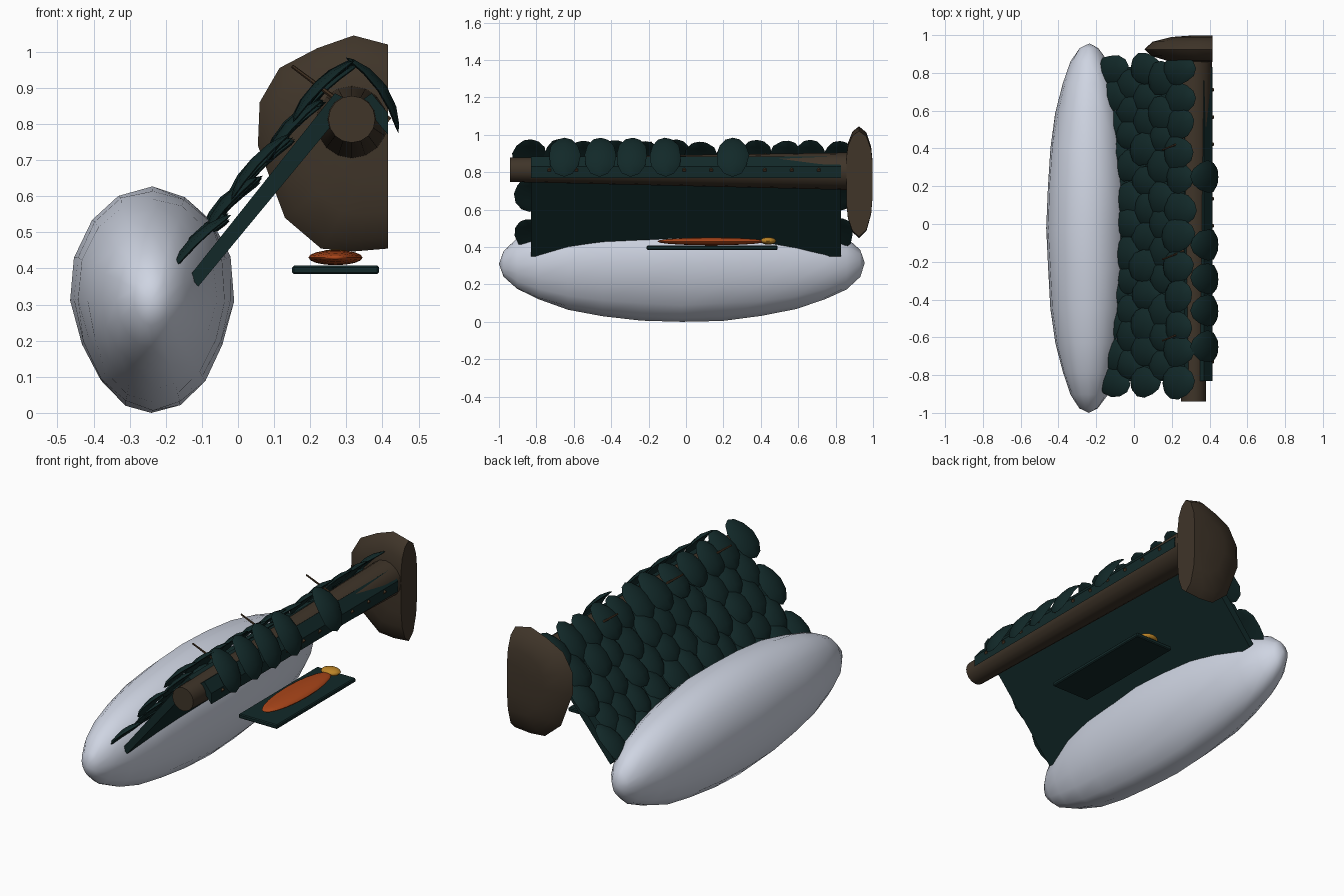
import bpy, bmesh, math, random
from mathutils import Vector, Matrix

if "Cube" in bpy.data.objects:
    bpy.data.objects.remove(bpy.data.objects["Cube"])

random.seed(4)


def mat(name, c):
    m = bpy.data.materials.new(name)
    m.diffuse_color = (*c, 1)
    m.use_nodes = True
    m.node_tree.nodes["Principled BSDF"].inputs["Base Color"].default_value = m.diffuse_color
    return m


TEAL = mat("dark_green", (0.006, 0.022, 0.022))
BROWN = mat("bark_brown", (0.05, 0.035, 0.022))
TWIG = mat("twig_brown", (0.07, 0.04, 0.02))
SNOW = mat("snow_white", (0.62, 0.66, 0.76))
ORANGE = mat("ember_orange", (0.40, 0.06, 0.01))
YELLOW = mat("amber_yellow", (0.50, 0.23, 0.02))


def finish(bm, name, m, smooth=None):
    bmesh.ops.recalc_face_normals(bm, faces=bm.faces)
    me = bpy.data.meshes.new(name)
    bm.to_mesh(me)
    bm.free()
    ob = bpy.data.objects.new(name, me)
    bpy.context.collection.objects.link(ob)
    me.materials.append(m)
    if smooth:
        bpy.ops.object.select_all(action='DESELECT')
        ob.select_set(True)
        bpy.context.view_layer.objects.active = ob
        bpy.ops.object.shade_smooth_by_angle(angle=math.radians(smooth))
    return ob


def loft(name, rings, m, smooth=None):
    """Skin a list of equal-length point rings and cap both ends."""
    bm = bmesh.new()
    vs = [[bm.verts.new(p) for p in r] for r in rings]
    n = len(vs[0])
    for a, b in zip(vs, vs[1:]):
        for i in range(n):
            bm.faces.new((a[i], a[(i + 1) % n], b[(i + 1) % n], b[i]))
    bm.faces.new(vs[0])
    bm.faces.new(vs[-1])
    return finish(bm, name, m, smooth)


def prism(name, pts, y0, y1, m):
    return loft(name, [[(x, y, z) for x, z in pts] for y in (y0, y1)], m)


def ellipsoid(name, c, r, m, seg=16, rings=10):
    bm = bmesh.new()
    # poles run along y
    M = Matrix.Translation(c) @ Matrix.Diagonal((*r, 1)) @ Matrix.Rotation(math.pi / 2, 4, 'X')
    bmesh.ops.create_uvsphere(bm, u_segments=seg, v_segments=rings, radius=1, matrix=M)
    return bm


def stick(bm, a, b, r, r2, seg=6):
    a, b = Vector(a), Vector(b)
    d = b - a
    M = Matrix.Translation((a + b) / 2) @ d.to_track_quat('Z', 'Y').to_matrix().to_4x4()
    bmesh.ops.create_cone(bm, cap_ends=True, segments=seg, radius1=r, radius2=r2,
                          depth=d.length, matrix=M)


# snow mound, narrower towards its underside
bm = ellipsoid("snow_mound", (-0.238, -0.022, 0.312), (0.226, 0.978, 0.312), SNOW, 16, 14)
for v in bm.verts:
    t = (v.co.z - 0.312) / 0.312
    v.co.x = -0.238 + (v.co.x + 0.238) * (1 + (0.14 * t if t < 0 else 0.06 * t))
    v.co += Vector((random.uniform(-1, 1), 0, random.uniform(-1, 1))) * 0.004
    v.co.z = max(v.co.z, 0)
finish(bm, "snow_mound", SNOW, 60)

# tapered ridge log
bm = bmesh.new()
stick(bm, (0.315, -0.94, 0.813), (0.315, 0.88, 0.805), 0.065, 0.1, 16)
for v in bm.verts:
    v.co.x = min(v.co.x, 0.414)
finish(bm, "ridge_log", BROWN, 40)

# root plate, cut flat at x = 0.415
outline = [(0.415, 1.02), (0.32, 1.045), (0.22, 1.01), (0.115, 0.955), (0.06, 0.86),
           (0.055, 0.74), (0.10, 0.62), (0.13, 0.54), (0.23, 0.455), (0.32, 0.447), (0.415, 0.455)]
rings = [[(0.415 + (x - 0.415) * s, y, 0.77 + (z - 0.77) * s) for x, z in outline]
         for y, s in ((0.857, 0.42), (0.866, 0.68), (0.89, 0.9), (0.925, 1.0),
                      (0.965, 0.88), (0.99, 0.6), (0.998, 0.3))]
loft("root_plate", rings, BROWN, 40)

# sloping roof panel and the short cut panel on the open side
prism("back_roof_panel", [(-0.135, 0.378), (-0.11, 0.35), (0.275, 0.815), (0.30, 0.87), (0.268, 0.885)],
      -0.83, 0.83, TEAL)
prism("front_roof_panel", [(0.338, 0.862), (0.37, 0.885), (0.415, 0.83), (0.415, 0.77)],
      -0.83, 0.83, TEAL)

# leaf shingles
leaves = bmesh.new()


def leaf(centre, down, y_tilt=0.0, length=0.235, width=0.165, bend=0.022):
    """Thin bowed leaf; 'down' is the (x, z) direction from stem to tip."""
    d = Vector((down[0], y_tilt, down[1])).normalized()
    n = d.cross(Vector((0, 1, 0))).normalized()
    if n.z < 0:
        n = -n
    side = n.cross(d)
    new = bmesh.ops.create_uvsphere(leaves, u_segments=8, v_segments=6, radius=1)["verts"]
    jit = {}
    for v in new:
        u, w, h = v.co.z, v.co.x, v.co.y
        key = round(math.atan2(h, w) * 4)
        k = jit.setdefault((key, round(u, 2)), random.uniform(0.93, 1.05))
        wid = width / 2 * (1.04 + 0.1 * u) * k
        off = 0.013 * h + bend * (0.5 - u * u) - 0.012 * w * w
        v.co = Vector(centre) + d * (u * length / 2) + side * (w * wid) + n * off


slope = Vector((-0.636, -0.772))
for row in range(5):
    s = 0.08 + row * 0.137
    count = 12 - row % 2
    for i in range(count):
        y = (i - (count - 1) / 2) * 1.66 / 11 + random.uniform(-0.02, 0.02)
        lift = random.uniform(-0.008, 0.008)
        x = 0.285 + slope.x * s - 0.772 * lift
        z = 0.955 + slope.y * s + 0.636 * lift
        a = math.atan2(slope.y, slope.x) - random.uniform(0.02, 0.14)
        leaf((x, y, z), (math.cos(a), math.sin(a)), random.uniform(-0.2, 0.2),
             random.uniform(0.21, 0.25), random.uniform(0.15, 0.18))
# leaves folded over the open side
for y in (-0.65, -0.46, -0.29, -0.11, 0.25):
    leaf((0.385, y, 0.89), (0.14, -0.2), random.uniform(-0.02, 0.02), 0.255, 0.165, 0.035)
finish(leaves, "leaf_shingles", TEAL, 50)

# twig pegs through the leaves and cut rafter ends
bm = bmesh.new()
for y in (-0.6, -0.17, 0.41):
    stick(bm, (0.15, y - 0.018, 0.96), (0.27, y + 0.03, 0.87), 0.005, 0.007)
finish(bm, "twig_pegs", TWIG)
bm = bmesh.new()
for i in range(11):
    y = -0.73 + i * 0.144
    stick(bm, (0.37, y, 0.845), (0.418, y, 0.808), 0.011, 0.011)
finish(bm, "rafter_ends", TWIG)

# sleeping mat, bedroll and pillow
bm = bmesh.new()
bmesh.ops.create_cube(bm, size=1, matrix=Matrix.Translation((0.27, 0.14, 0.396))
                      @ Matrix.Diagonal((0.24, 0.70, 0.024, 1)))
bmesh.ops.bevel(bm, geom=bm.edges[:], offset=0.005, segments=1, affect='EDGES')
finish(bm, "ground_mat", TEAL)
finish(ellipsoid("bedroll", (0.27, 0.135, 0.43), (0.075, 0.29, 0.021), ORANGE, 16, 10),
       "bedroll", ORANGE, 60)
finish(ellipsoid("pillow", (0.27, 0.44, 0.433), (0.055, 0.042, 0.02), YELLOW, 12, 8),
       "pillow", YELLOW, 60)
